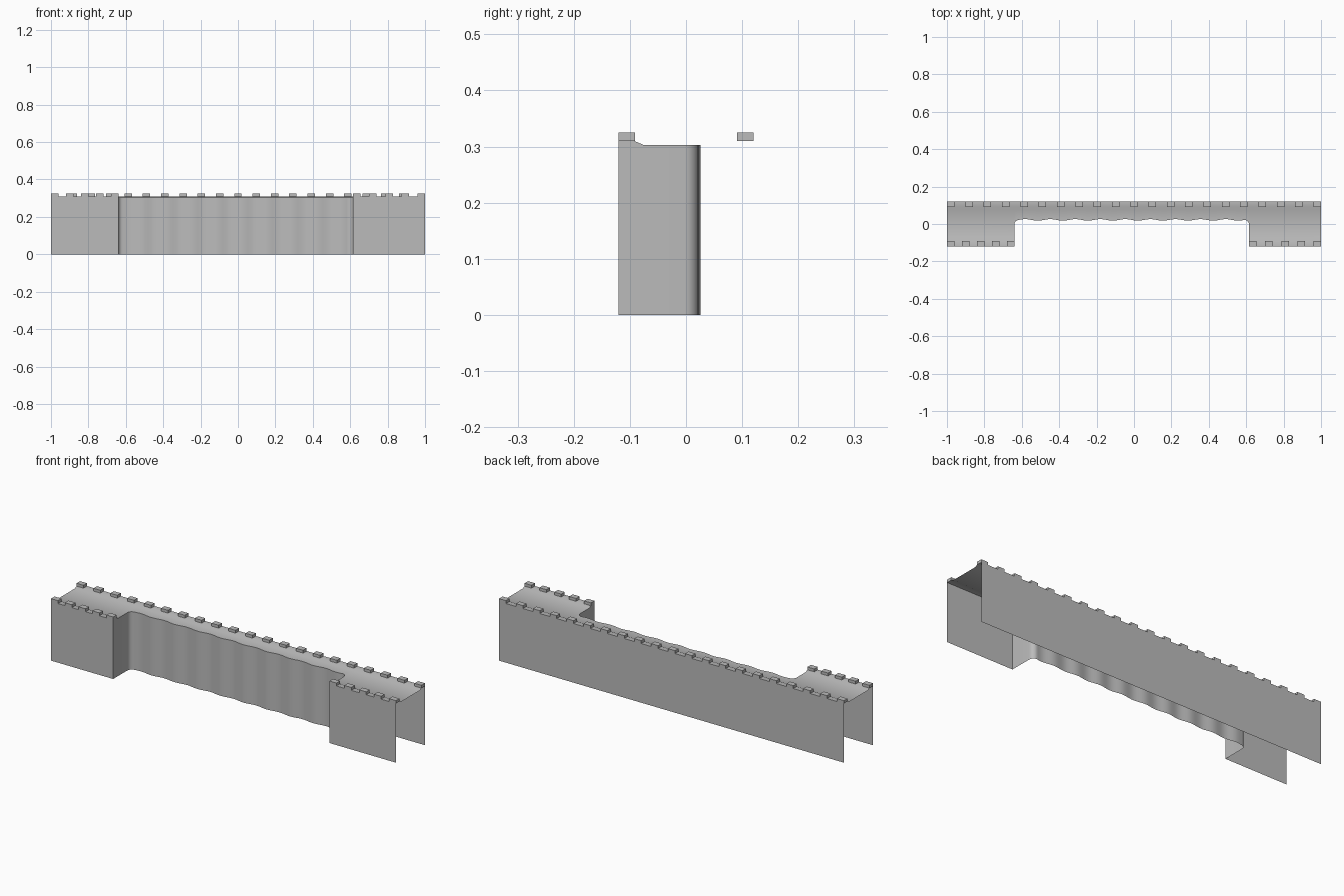
import bpy, bmesh, math

cube = bpy.data.objects.get("Cube")
if cube:
    bpy.data.objects.remove(cube, do_unlink=True)

HALF, DEPTH, TOP, FLOOR = 1.0, 0.12, 0.31, 0.303
LEFT, RIGHT = -0.64, 0.615          # sides of the recess
LIP, SLOPE = 0.092, 0.076           # parapet ledge and foot of its slope

stone = bpy.data.materials.new("grey stone")
stone.use_nodes = True
colour = (0.5, 0.5, 0.5, 1)
stone.diffuse_color = colour
stone.node_tree.nodes["Principled BSDF"].inputs["Base Color"].default_value = colour


def add_object(name, bm):
    mesh = bpy.data.meshes.new(name)
    bm.to_mesh(mesh)
    bm.free()
    mesh.materials.append(stone)
    obj = bpy.data.objects.new(name, mesh)
    bpy.context.collection.objects.link(obj)
    return obj


def walkway_height(y):
    t = min(max((abs(y) - SLOPE) / (LIP - SLOPE), 0), 1)
    return FLOOR + (TOP - FLOOR) * t


# Plan of the front face: bastion, rounded inner corner, rippled wall, bastion
RADIUS, RECESS = 0.025, 0.022


def return_wall(x, inward):
    pts = [(x, y) for y in (-DEPTH, -LIP, -SLOPE)]
    for i in range(7):
        a = math.pi / 2 * i / 6
        pts.append((x + inward * RADIUS * (1 - math.cos(a)),
                    RECESS - RADIUS + RADIUS * math.sin(a)))
    return pts


start, end = LEFT + RADIUS, RIGHT - RADIUS
STEPS = 108
ripples = []
for i in range(1, STEPS):
    t = i / STEPS
    ripples.append((start + (end - start) * t,
                    RECESS + 0.004 * math.sin(18 * math.pi * t)))
plan = ([(-HALF, -DEPTH)] + return_wall(LEFT, 1) + ripples
        + return_wall(RIGHT, -1)[::-1] + [(HALF, -DEPTH)])

# Open shell: front wall, walkway with sloped edges, back wall
bm = bmesh.new()
rows = []
for x, front in plan:
    ys = [max(y, front) for y in (-DEPTH, -LIP, -SLOPE, SLOPE, LIP, DEPTH)]
    section = [(front, 0)] + [(y, walkway_height(y)) for y in ys] + [(DEPTH, 0)]
    rows.append([bm.verts.new((x, y, z)) for y, z in section])
for a, b in zip(rows, rows[1:]):
    for j in range(len(a) - 1):
        bm.faces.new((a[j], b[j], b[j + 1], a[j + 1]))
bmesh.ops.remove_doubles(bm, verts=bm.verts, dist=1e-5)
bmesh.ops.dissolve_degenerate(bm, edges=bm.edges, dist=1e-5)
wall = add_object("wall_shell", bm)
bpy.context.view_layer.objects.active = wall
wall.select_set(True)
bpy.ops.object.shade_smooth_by_angle(angle=math.radians(35))


# Battlements along every parapet
def battlements(name, x0, x1, side, count, width=0.04, depth=0.029, height=0.015):
    bm = bmesh.new()
    for i in range(count):
        x = x0 + width / 2 + (x1 - x0 - width) * i / (count - 1)
        block = bmesh.ops.create_cube(bm, size=1)["verts"]
        bmesh.ops.scale(bm, vec=(width, depth, height), verts=block)
        bmesh.ops.translate(bm, verts=block,
                            vec=(x, side * (DEPTH - depth / 2), TOP + height / 2))
    add_object(name, bm)


battlements("back_battlements", -HALF, HALF, 1, 21)
battlements("front_right_battlements", -HALF, LEFT, -1, 5)
battlements("front_left_battlements", RIGHT, HALF, -1, 5)
